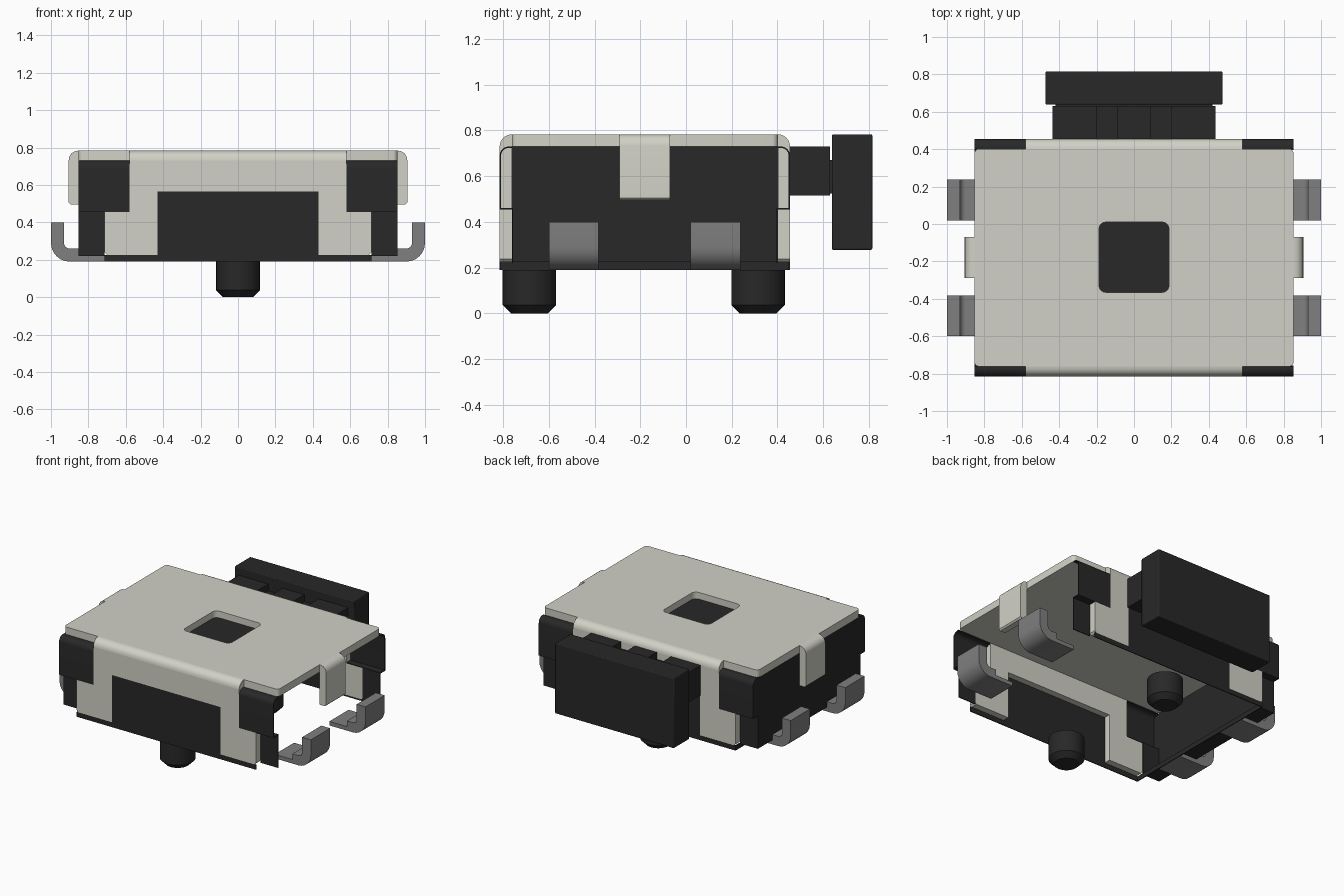
import bpy, bmesh, math

if "Cube" in bpy.data.objects:
    bpy.data.objects.remove(bpy.data.objects["Cube"])


def material(name, rgb):
    m = bpy.data.materials.new(name)
    m.use_nodes = True
    m.diffuse_color = (*rgb, 1)
    m.node_tree.nodes["Principled BSDF"].inputs["Base Color"].default_value = (*rgb, 1)
    return m


METAL = material("warm_grey_metal", (0.64, 0.64, 0.57))
BLACK = material("black_plastic", (0.021, 0.021, 0.021))
GREY = material("terminal_grey", (0.215, 0.215, 0.215))


def finish(name, bm, *mats):
    bmesh.ops.recalc_face_normals(bm, faces=bm.faces)
    mesh = bpy.data.meshes.new(name)
    bm.to_mesh(mesh)
    bm.free()
    for m in mats:
        mesh.materials.append(m)
    ob = bpy.data.objects.new(name, mesh)
    bpy.context.scene.collection.objects.link(ob)
    bpy.ops.object.select_all(action="DESELECT")
    ob.select_set(True)
    bpy.context.view_layer.objects.active = ob
    bpy.ops.object.shade_smooth_by_angle(angle=math.radians(32))
    return ob


def prism(name, pts, axis, a, b, mat):
    """Extrude a 2D profile along an axis from a to b."""
    place = {"x": lambda p, t: (t, p[0], p[1]),
             "y": lambda p, t: (p[0], t, p[1]),
             "z": lambda p, t: (p[0], p[1], t)}[axis]
    bm = bmesh.new()
    lo = [bm.verts.new(place(p, a)) for p in pts]
    hi = [bm.verts.new(place(p, b)) for p in pts]
    bm.faces.new(lo)
    bm.faces.new(hi)
    for i in range(len(pts)):
        j = (i + 1) % len(pts)
        bm.faces.new((lo[i], lo[j], hi[j], hi[i]))
    return finish(name, bm, mat)


def box(name, x, y, z, mat, bevel=0.0):
    ob = prism(name, [(x[0], y[0]), (x[1], y[0]), (x[1], y[1]), (x[0], y[1])],
               "z", z[0], z[1], mat)
    if bevel:
        mod = ob.modifiers.new("edge_bevel", "BEVEL")
        mod.width, mod.segments = bevel, 2
    return ob


def arc(cx, cy, r, a0, a1, n=6):
    return [(cx + r * math.cos(math.radians(a0 + (a1 - a0) * i / n)),
             cy + r * math.sin(math.radians(a0 + (a1 - a0) * i / n))) for i in range(n + 1)]


def rounded_rect(x0, x1, y0, y1, r):
    return (arc(x1 - r, y1 - r, r, 0, 90, 4) + arc(x0 + r, y1 - r, r, 90, 180, 4)
            + arc(x0 + r, y0 + r, r, 180, 270, 4) + arc(x1 - r, y0 + r, r, 270, 360, 4))


# Front face, back face, side face, metal thickness, plastic skin thickness
Y0, Y1, X1, T, S = -0.815, 0.455, 0.853, 0.053, 0.006

# Cover plate with a square recess whose floor is black
outer = rounded_rect(-X1, X1, Y0 + T, Y1 - T, 0.025)
inner = rounded_rect(-0.187, 0.187, -0.365, 0.01, 0.035)
bm = bmesh.new()
rings = [[bm.verts.new((x, y, z)) for x, y in loop]
         for loop, z in ((outer, 0.73), (outer, 0.783), (inner, 0.783), (inner, 0.735))]
for r0, r1 in zip(rings, rings[1:]):
    for i in range(len(r0)):
        j = (i + 1) % len(r0)
        bm.faces.new((r0[i], r0[j], r1[j], r1[i]))
bm.faces.new(rings[0])
bm.faces.new(rings[3]).material_index = 1
finish("cover_plate", bm, METAL, BLACK)

# Front and back walls: bent metal flange, black infill, hollow corner blocks
half = [(0.43, 0.565), (0.43, 0.225), (0.70, 0.225), (0.713, 0.238), (0.713, 0.455),
        (0.58, 0.455), (0.58, 0.73)]
flange = half + [(-x, z) for x, z in reversed(half)]
for side, face, d in (("front", Y0, -1), ("back", Y1, 1)):
    inside = face - d * T
    skin = face - d * S
    bend = [(inside, 0.73)] + [(inside + d * u, v) for u, v in arc(0, 0.73, T, 0, 90)]
    prism(side + "_cover_bend", bend, "x", -0.58, 0.58, METAL)
    prism(side + "_cover_flange", flange, "y", face, inside, METAL)
    box(side + "_infill", (-0.43, 0.43), (face, skin), (0.19, 0.565), BLACK)
    rim = arc(T - 0.04, 0.69, 0.04, 0, 90)
    core = arc(T - 0.04, 0.69, 0.04 - S, 90, 0)
    block = [(0, 0.455), (T, 0.455)] + rim + [(0, 0.73), (0, 0.73 - S)] + core
    block += [(T - S, 0.455 + S), (0, 0.455 + S)]
    block = [(inside + d * u, v) for u, v in block]
    for s, word in ((1, "left"), (-1, "right")):
        box(f"{side}_{word}_bottom_lip", sorted((s * 0.43, s * 0.713)), (face, skin),
            (0.19, 0.225), BLACK)
        prism(f"{side}_{word}_corner_block", block, "x", *sorted((s * 0.58, s * X1)), BLACK)
        box(f"{side}_{word}_corner_post", sorted((s * 0.713, s * X1)),
            (inside, inside - d * S), (0.22, 0.46), BLACK)

# Closed side wall of the housing, reaching over the corner blocks; the other side is open
front_edge = [(Y0 + T, 0.22), (Y0 + T, 0.455), (Y0, 0.455), (Y0, 0.70), (Y0 + 0.03, 0.73)]
back_edge = [(Y0 + Y1 - y, z) for y, z in reversed(front_edge)]
prism("side_wall", front_edge + back_edge, "x", -X1, S - X1, BLACK)
box("side_wall_ledge", (-X1, -0.713), (Y0 + T, Y1 - T), (0.22, 0.22 + S), BLACK)
box("side_wall_lip", (-0.713, S - 0.713), (Y0, Y1), (0.19, 0.225), BLACK)

# Cover clips and bent terminals, on both sides
clip = [(0.84, 0.783)] + arc(0.855, 0.733, 0.05, 90, 0) + [(0.905, 0.505), (0.895, 0.495),
                                                          (X1, 0.495), (X1, 0.73), (0.84, 0.73)]
leg = ([(0.713, 0.19)] + arc(0.90, 0.29, 0.10, -90, 0) + [(1.0, 0.40), (0.93, 0.40)]
       + arc(0.90, 0.29, 0.03, 0, -90) + [(X1, 0.26), (X1, 0.219), (0.713, 0.219)])
for s, word in ((1, "left"), (-1, "right")):
    prism(word + "_cover_clip", [(s * x, z) for x, z in clip], "y", -0.29, -0.07, METAL)
    for row, y in (("front", -0.60), ("back", 0.02)):
        prism(f"{word}_{row}_terminal", [(s * x, z) for x, z in leg], "y", y, y + 0.218, GREY)

# Locating posts with chamfered tips
for row, y in (("front", -0.685), ("back", 0.315)):
    bm = bmesh.new()
    loops = [[bm.verts.new((r * math.cos(k * math.tau / 32), y + r * math.sin(k * math.tau / 32), z))
              for k in range(32)] for r, z in ((0.08, 0), (0.117, 0.037), (0.117, 0.19))]
    for r0, r1 in zip(loops, loops[1:]):
        for i in range(32):
            j = (i + 1) % 32
            bm.faces.new((r0[i], r0[j], r1[j], r1[i]))
    bm.faces.new(loops[0])
    bm.faces.new(loops[-1])
    finish(row + "_locating_post", bm, BLACK)

# Push button: notched stem and pressing plate
stem = [(-0.435, 0.515), (0.435, 0.515), (0.435, 0.73), (0.2, 0.73), (0.2, 0.68),
        (0.087, 0.68), (0.087, 0.73), (-0.087, 0.73), (-0.087, 0.68), (-0.2, 0.68),
        (-0.2, 0.73), (-0.435, 0.73)]
prism("button_stem", stem, "y", Y1, 0.63, BLACK)
box("button_neck", (-0.42, 0.42), (0.62, 0.65), (0.525, 0.67), BLACK)
box("button_plate", (-0.473, 0.473), (0.638, 0.815), (0.278, 0.783), BLACK, 0.006)
